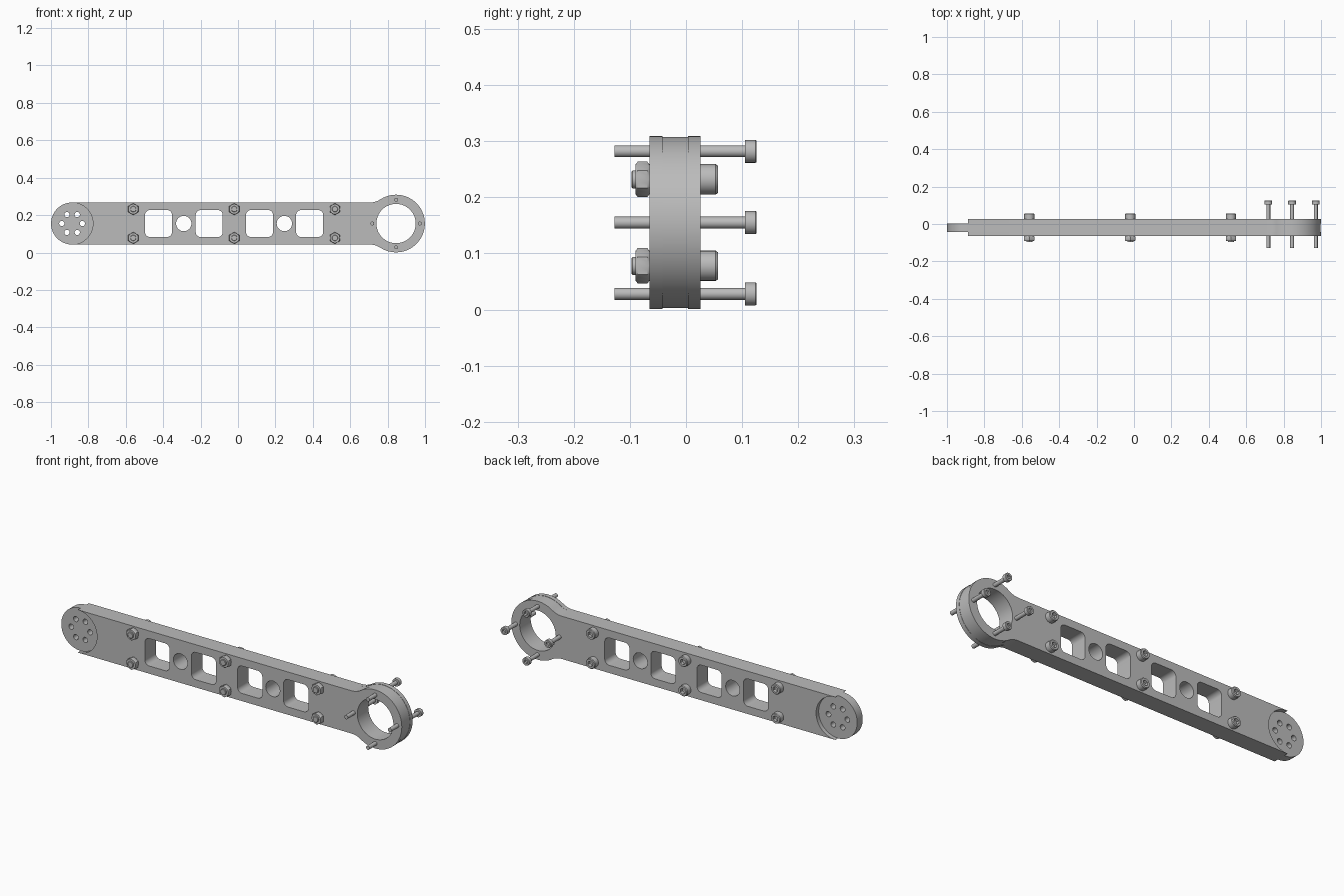
import bpy, bmesh
from math import sin, cos, pi, radians, sqrt, atan2

cube = bpy.data.objects.get("Cube")
if cube:
    bpy.data.objects.remove(cube, do_unlink=True)

grey = bpy.data.materials.new("machined grey")
grey.use_nodes = True
colour = (0.5, 0.5, 0.5, 1)
grey.diffuse_color = colour
grey.node_tree.nodes["Principled BSDF"].inputs["Base Color"].default_value = colour

MID = 0.155                    # height of the arm's centre line
HUB_X, HUB_R = -0.887, 0.1125  # solid round end
RING_X, BORE_R = 0.845, 0.105  # open round end
NECK_X = 0.705                 # where the neck starts to flare


def finish(obj):
    bpy.ops.object.select_all(action='DESELECT')
    obj.select_set(True)
    bpy.context.view_layer.objects.active = obj
    bpy.ops.object.shade_smooth_by_angle(angle=radians(30))


def arc(cx, cz, r, a, b, n=32):
    return [(cx + r * cos(a + (b - a) * i / n), cz + r * sin(a + (b - a) * i / n))
            for i in range(n + 1)]


def circle(cx, cz, r, n=48):
    return arc(cx, cz, r, 0, 2 * pi, n)[:-1]


def rounded_square(cx, cz, half, r):
    pts = []
    for k, (sx, sz) in enumerate([(1, 1), (-1, 1), (-1, -1), (1, -1)]):
        pts += arc(cx + sx * (half - r), cz + sz * (half - r), r,
                   k * pi / 2, (k + 1) * pi / 2, 8)
    return pts


def layer(name, y0, y1, outlines):
    """Filled plate in the xz plane; later outlines are holes."""
    cu = bpy.data.curves.new(name + " outline", 'CURVE')
    cu.dimensions, cu.fill_mode = '2D', 'BOTH'
    cu.extrude = (y1 - y0) / 2
    for pts in outlines:
        sp = cu.splines.new('POLY')
        sp.points.add(len(pts) - 1)
        for p, (x, z) in zip(sp.points, pts):
            p.co = (x, z, 0, 1)
        sp.use_cyclic_u = True
    temp = bpy.data.objects.new(name + " outline", cu)
    bpy.context.collection.objects.link(temp)
    bpy.context.view_layer.update()
    me = bpy.data.meshes.new_from_object(
        temp.evaluated_get(bpy.context.evaluated_depsgraph_get()))
    bpy.data.objects.remove(temp, do_unlink=True)
    bm = bmesh.new()
    bm.from_mesh(me)
    bmesh.ops.remove_doubles(bm, verts=bm.verts, dist=0.00005)
    for v in bm.verts:
        v.co = (v.co.x, (y0 + y1) / 2 - v.co.z, v.co.y + MID)
    bmesh.ops.recalc_face_normals(bm, faces=bm.faces)
    bm.to_mesh(me)
    bm.free()
    me.materials.clear()
    me.materials.append(grey)
    obj = bpy.data.objects.new(name, me)
    bpy.context.collection.objects.link(obj)
    finish(obj)


def right_end(ring_r):
    """Lower neck fillet, ring and upper neck fillet, counterclockwise."""
    dx = RING_X - NECK_X
    fillet = (HUB_R ** 2 + dx ** 2 - ring_r ** 2) / (2 * (ring_r - HUB_R))
    rise = HUB_R + fillet
    t = atan2(rise, dx)
    lower = arc(NECK_X, -rise, fillet, pi / 2, t, 10)
    ring = arc(RING_X, 0, ring_r, t - pi, pi - t, 72)
    upper = [(x, -z) for x, z in reversed(lower)]
    return lower + ring[1:-1] + upper


# Openings shared by every layer
openings = [circle(RING_X, 0, BORE_R, 64)]
for x in (-0.425, -0.154, 0.115, 0.383):
    openings.append(rounded_square(x, 0, 0.072, 0.026))
for x in (-0.29, 0.248):
    openings.append(circle(x, 0, 0.041))

# Core with the hub and its six holes
hub = arc(HUB_X, 0, HUB_R, pi / 2, 3 * pi / 2, 40)
hub_holes = [circle(HUB_X + 0.055 * cos(k * pi / 3), 0.055 * sin(k * pi / 3), 0.014, 24)
             for k in range(6)]
layer("arm_core", -0.042, 0.004, [right_end(0.1525) + hub] + openings + hub_holes)

# Cover plates with a round cut around the hub
notch = arc(HUB_X, 0, HUB_R - 0.0008, pi / 2, -pi / 2, 40)
plate = [right_end(0.154) + [(HUB_X, HUB_R)] + notch + [(HUB_X, -HUB_R)]]
layer("front_plate", -0.065, -0.042, plate + openings)
layer("back_plate", 0.004, 0.026, plate + openings)


def turned(name, stations, n=24):
    """Mesh around the y axis from (y, radius, is_hexagonal) stations."""
    bm = bmesh.new()
    rings = []
    for y, r, is_hex in stations:
        ring = []
        for i in range(n):
            a = 2 * pi * i / n
            k = cos(pi / 6) / cos(a % (pi / 3) - pi / 6) if is_hex else 1
            if i % (n // 6) == 0:
                k = 1
            ring.append(bm.verts.new((r * k * sin(a), y, r * k * cos(a))))
        rings.append(ring)
    for a, b in zip(rings, rings[1:]):
        for i in range(n):
            j = (i + 1) % n
            bm.faces.new((a[i], a[j], b[j], b[i]))
    bm.faces.new(rings[0])
    bm.faces.new(rings[-1])
    bmesh.ops.recalc_face_normals(bm, faces=bm.faces)
    me = bpy.data.meshes.new(name)
    bm.to_mesh(me)
    bm.free()
    me.materials.append(grey)
    return me


def place(name, me, x, z):
    obj = bpy.data.objects.new(name, me)
    obj.location = (x, 0, z)
    bpy.context.collection.objects.link(obj)
    finish(obj)


# Long socket screws around the ring
screw = turned("ring_screw", [
    (-0.127, 0.0105, False), (0.105, 0.0105, False), (0.105, 0.0205, False),
    (0.124, 0.0205, False), (0.126, 0.019, False), (0.126, 0.011, True),
    (0.115, 0.011, True)])
for k in range(4):
    place("ring_screw", screw, RING_X + 0.127 * cos(k * pi / 2),
          MID + 0.127 * sin(k * pi / 2))

# Clamping bolts and their nuts
bolt = turned("clamp_bolt", [
    (-0.097, 0.014, False), (-0.095, 0.016, False), (0.025, 0.016, False),
    (0.025, 0.027, False), (0.053, 0.027, False), (0.057, 0.024, False),
    (0.057, 0.015, True), (0.04, 0.015, True)])
nut = turned("clamp_nut", [
    (-0.09, 0.0265, False), (-0.086, 0.0315, True),
    (-0.069, 0.0315, True), (-0.065, 0.0265, False)])
for x in (-0.56, -0.02, 0.518):
    for side in (-1, 1):
        place("clamp_bolt", bolt, x, MID + side * 0.077)
        place("clamp_nut", nut, x, MID + side * 0.077)
